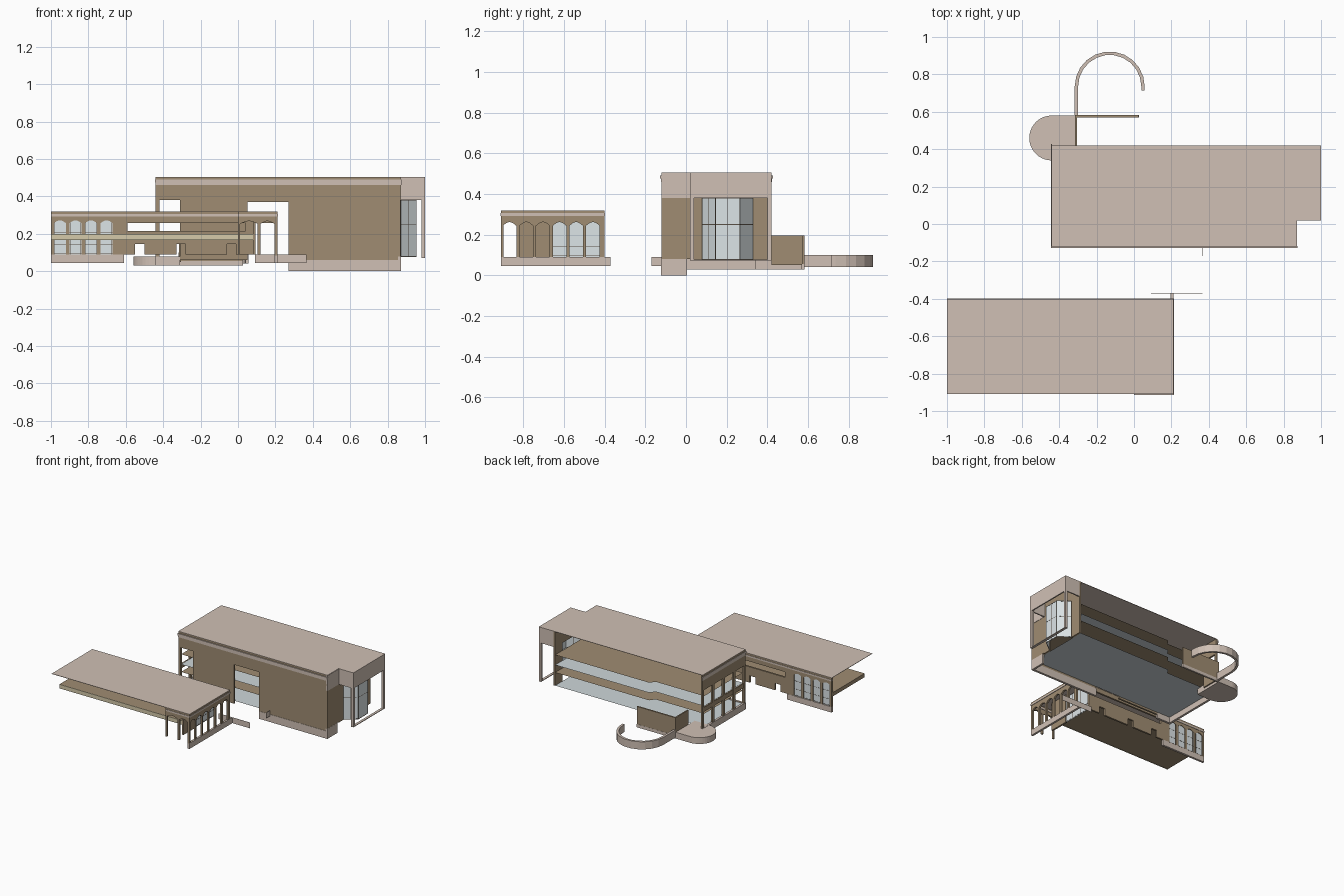
import bpy, bmesh, math
from mathutils import Vector

if "Cube" in bpy.data.objects:
    bpy.data.objects.remove(bpy.data.objects["Cube"])


def mat(name, c):
    m = bpy.data.materials.new(name)
    m.diffuse_color = (*c, 1)
    m.use_nodes = True
    m.node_tree.nodes["Principled BSDF"].inputs["Base Color"].default_value = m.diffuse_color
    return m


STONE = mat("light stone", (0.63, 0.53, 0.46))
BROWN = mat("brown wall", (0.35, 0.265, 0.17))
GLASS = mat("pale glass", (0.73, 0.79, 0.81))
CREAM = mat("cream edge", (0.66, 0.59, 0.40))
FRAME = mat("dark frame", (0.10, 0.08, 0.06))
FLOOR = mat("grey floor", (0.62, 0.68, 0.70))


def finish(name, bm, m):
    bmesh.ops.recalc_face_normals(bm, faces=bm.faces)
    me = bpy.data.meshes.new(name)
    bm.to_mesh(me)
    bm.free()
    me.materials.append(m)
    ob = bpy.data.objects.new(name, me)
    bpy.context.collection.objects.link(ob)
    return ob


def prism(bm, pts, ext):
    """Closed polygon of 3D points extruded along ext."""
    f = bm.faces.new([bm.verts.new(p) for p in pts])
    r = bmesh.ops.extrude_face_region(bm, geom=[f], use_keep_orig=True)
    bmesh.ops.translate(bm, vec=ext, verts=[v for v in r["geom"] if isinstance(v, bmesh.types.BMVert)])


def box(name, x0, x1, y0, y1, z0, z1, m):
    bm = bmesh.new()
    prism(bm, [(x0, y0, z0), (x1, y0, z0), (x1, y1, z0), (x0, y1, z0)], (0, 0, z1 - z0))
    return finish(name, bm, m)


def plan(name, pts, z0, z1, m):
    bm = bmesh.new()
    prism(bm, [(x, y, z0) for x, y in pts], (0, 0, z1 - z0))
    return finish(name, bm, m)


def sheet(name, pts, z, m):
    """Single flat horizontal face."""
    bm = bmesh.new()
    bm.faces.new([bm.verts.new((x, y, z)) for x, y in pts])
    return finish(name, bm, m)


def wall(name, axis, at, a, b, z0, z1, holes=(), t=0.014, rise=0.0, m=BROWN):
    """Wall along x or y; holes = (u0, u1, zbottom, ztop) with optional arched heads."""
    bm = bmesh.new()
    place = (lambda u, z: (u, at, z)) if axis == 'x' else (lambda u, z: (at, u, z))
    ext = (0, t, 0) if axis == 'x' else (t, 0, 0)

    def panel(pts):
        prism(bm, [place(u, z) for u, z in pts], ext)
    u = a
    for h0, h1, zb, zt in sorted(holes):
        if h0 - u > 1e-4:
            panel([(u, z0), (h0, z0), (h0, z1), (u, z1)])
        if zb - z0 > 1e-4:
            panel([(h0, z0), (h1, z0), (h1, zb), (h0, zb)])
        n = 8 if rise else 1
        arc = [(h0 + (h1 - h0) * i / n, zt - rise + rise * math.sin(math.pi * i / n)) for i in range(n + 1)]
        if z1 - zt > 1e-4:
            panel(arc + [(h1, z1), (h0, z1)])
        u = h1
    if b - u > 1e-4:
        panel([(u, z0), (b, z0), (b, z1), (u, z1)])
    return finish(name, bm, m)


def window(name, axis, at, a, b, z0, z1, bars=(0.5,), posts=()):
    """Glass sheet with thin bars standing proud on both sides."""
    wall(name + "_glass", axis, at, a, b, z0, z1, t=0.003, m=GLASS)
    for i, f in enumerate(bars):
        z = z0 + (z1 - z0) * f
        wall(f"{name}_bar_{i}", axis, at - 0.001, a, b, z - 0.001, z + 0.001, t=0.005, m=FRAME)
    for i, f in enumerate(posts):
        u = a + (b - a) * f
        wall(f"{name}_post_{i}", axis, at - 0.001, u - 0.001, u + 0.001, z0, z1, t=0.005, m=FRAME)


def row(a, b, n, gap, zb, zt):
    w = (b - a - gap * (n - 1)) / n
    return [(a + i * (w + gap), a + i * (w + gap) + w, zb, zt) for i in range(n)]


# ---------------- main hall ----------------
plan("main_roof", [(-0.44, -0.12), (0.87, -0.12), (0.87, 0.02), (1, 0.02), (1, 0.42), (-0.44, 0.42)],
     0.502, 0.505, STONE)
wall("main_front_wall", 'x', -0.12, -0.44, 0.87, 0.06, 0.502,
     [(-0.42, -0.31, 0.08, 0.38), (0.05, 0.27, 0.06, 0.37)])
box("main_front_base", 0.27, 0.87, -0.122, -0.104, 0, 0.06, STONE)
box("main_front_left_base", -0.44, -0.31, -0.122, -0.104, 0.03, 0.08, STONE)
ends = row(-0.10, 0.40, 4, 0.025, 0.08, 0.38)
wall("main_left_wall", 'y', -0.44, -0.12, 0.42, 0.08, 0.502, ends)
box("main_left_base", -0.442, -0.424, -0.12, 0.42, 0.03, 0.082, STONE)
box("main_left_rail", -0.437, -0.428, -0.11, 0.41, 0.205, 0.24, BROWN)
# cornice moulding on front and left
for z0, z1, d in ((0.46, 0.475, 0.004), (0.475, 0.49, 0.007)):
    box("cornice_front", -0.44 - d * 0.5, 0.873, -0.12 - d, -0.118, z0, z1, STONE)
    box("cornice_left", -0.44 - d * 0.5, -0.438, -0.12, 0.42 + d, z0, z1, STONE)

# right end of hall: side wall, base and porch panels
wall("main_right_wall", 'y', 0.856, -0.12, 0.02, 0.08, 0.385)
box("main_right_base", 0.855, 0.871, -0.121, 0.005, 0, 0.08, STONE)
box("main_right_band", 0.856, 0.872, -0.12, 0.02, 0.38, 0.502, STONE)
wall("porch_panel_front", 'y', 0.856, 0.02, 0.08, 0.075, 0.502)
wall("porch_panel_back", 'y', 0.856, 0.33, 0.42, 0.075, 0.502)
wall("porch_panel_top", 'y', 0.856, 0.08, 0.33, 0.38, 0.502)

# porch: band, corner posts and floor rim
box("porch_band_front", 0.87, 1, 0.02, 0.03, 0.38, 0.502, STONE)
box("porch_band_right", 0.99, 1, 0.02, 0.42, 0.38, 0.502, STONE)
box("porch_band_back", 0.87, 1, 0.41, 0.42, 0.38, 0.502, STONE)
for i, y in enumerate((0.02, 0.4)):
    box(f"porch_post_{i}", 0.98, 1, y, y + 0.02, 0.075, 0.38, STONE)
box("porch_rim_right", 0.98, 1, 0.02, 0.42, 0.072, 0.077, STONE)

# glazed bay with three sides
bay = [(0.87, 0.08), (0.955, 0.145), (0.955, 0.265), (0.87, 0.33)]
for i in range(3):
    p, q = Vector((*bay[i], 0)), Vector((*bay[i + 1], 0))
    d = q - p
    n = Vector((d.y, -d.x, 0)).normalized()

    def strip(name, f0, f1, z0, z1, off, t, m):
        bm = bmesh.new()
        s, e = p + d * f0 + n * off, p + d * f1 + n * off
        prism(bm, [(s.x, s.y, z0), (e.x, e.y, z0), (e.x, e.y, z1), (s.x, s.y, z1)], n * t)
        finish(name, bm, m)
    strip(f"bay_glass_{i}", 0, 1, 0.076, 0.38, -0.003, 0.003, GLASS)
    for z in (0.08, 0.25, 0.376):
        strip(f"bay_bar_{i}", 0, 1, z - 0.0015, z + 0.0015, -0.0035, 0.004, FRAME)
    for f in (0.0, 0.49, 0.98):
        strip(f"bay_mullion_{i}", f, f + 0.02, 0.076, 0.38, -0.0035, 0.004, FRAME)

# interior floors and ceilings, set back towards the left at the rear
for name, z, m in (("upper_floor", 0.32, BROWN), ("upper_ceiling", 0.24, FLOOR),
                   ("middle_floor", 0.18, BROWN), ("ground_floor", 0.076, FLOOR)):
    sheet(name, [(-0.426, -0.106), (0.856, -0.106), (0.856, 0.42), (0.03, 0.42), (0.0, 0.38), (-0.426, 0.38)], z, m)

# ---------------- rear terrace ----------------
box("garden_wall_side", -0.315, -0.305, 0.42, 0.582, 0.05, 0.195, BROWN)
box("garden_wall_back", -0.315, 0.025, 0.57, 0.582, 0.05, 0.195, BROWN)
box("garden_wall_base", -0.315, 0.027, 0.569, 0.583, 0.03, 0.055, STONE)
cx, cy, r = -0.44, 0.46, 0.12
half = [(cx + r * math.cos(a), cy + r * math.sin(a)) for a in
        [math.pi / 2 + math.pi * i / 20 for i in range(21)]]
plan("round_terrace", half + [(-0.315, 0.34), (-0.315, 0.58)], 0.03, 0.08, STONE)
# horseshoe low wall
cx, cy, ro, ri = -0.13, 0.735, 0.187, 0.169
arcs = [math.pi - math.pi * i / 11 for i in range(12)]
outer = [(-0.317, 0.582)] + [(cx + ro * math.cos(a), cy + ro * math.sin(a)) for a in arcs] + [(0.057, 0.715)]
inner = [(-0.299, 0.582)] + [(cx + ri * math.cos(a), cy + ri * math.sin(a)) for a in arcs] + [(0.039, 0.715)]
plan("horseshoe_wall", outer + inner[::-1], 0.04, 0.1, STONE)

# ---------------- small pavilion ----------------
box("pavilion_roof", -1, 0.21, -0.91, -0.40, 0.317, 0.32, STONE)
box("pavilion_slab_top", -1, 0.08, -0.81, -0.416, 0.168, 0.198, BROWN)
box("pavilion_slab_edge", -1, 0.08, -0.814, -0.81, 0.166, 0.198, CREAM)
arches = row(-0.985, -0.67, 4, 0.018, 0.09, 0.272)
notches = [(-0.55, -0.5, 0.09, 0.145), (-0.33, -0.28, 0.09, 0.145), (-0.06, -0.01, 0.09, 0.145)]
# back wall: arched windows, then a lower wall with notches and a clerestory slot
wall("pavilion_back_windows", 'x', -0.414, -1, -0.61, 0.09, 0.317, arches, rise=0.015)
wall("pavilion_back_lower", 'x', -0.414, -0.61, 0.09, 0.09, 0.215, notches)
wall("pavilion_back_upper", 'x', -0.414, -0.61, 0.21, 0.258, 0.317)
wall("pavilion_back_pier_left", 'x', -0.414, -0.61, -0.59, 0.215, 0.258)
wall("pavilion_back_pier_right", 'x', -0.414, 0.04, 0.09, 0.215, 0.258)
for i, (a, b, z0, z1) in enumerate(arches):
    window(f"back_window_{i}", 'x', -0.408, a, b, z0, z1, (0.03, 0.3, 0.65), (0.08, 0.92))
box("pavilion_back_base", -1, -0.61, -0.416, -0.399, 0.045, 0.09, STONE)

# right end wall, with a front return
side = row(-0.9, -0.425, 6, 0.016, 0.09, 0.262)
wall("pavilion_right_wall", 'y', 0.196, -0.91, -0.40, 0.085, 0.317, side, rise=0.018)
box("pavilion_right_base", 0.194, 0.211, -0.91, -0.37, 0.045, 0.09, STONE)
wall("pavilion_front_return", 'x', -0.91, 0.0, 0.21, 0.09, 0.317,
     [(0.012, 0.105, 0.09, 0.268), (0.12, 0.195, 0.09, 0.268)], rise=0.015)
# inner partition: brown on the front half, glazed towards the back
wall("pavilion_partition", 'y', 0.08, -0.82, -0.66, 0.09, 0.317)
for i, (a, b, z0, z1) in enumerate(side[3:]):
    window(f"partition_window_{i}", 'y', 0.085, a - 0.008, b + 0.008, z0, 0.3, (0.03, 0.25), (0.05, 0.95))
# cornice around the pavilion
box("pavilion_cornice_back", -1, 0.212, -0.418, -0.397, 0.293, 0.306, STONE)
box("pavilion_cornice_right", 0.192, 0.214, -0.913, -0.397, 0.293, 0.306, STONE)
box("pavilion_cornice_front", 0.0, 0.214, -0.913, -0.893, 0.293, 0.306, STONE)

# thin low gate walls between the buildings
box("gate_wall", 0.09, 0.365, -0.372, -0.37, 0.045, 0.09, STONE)
box("gate_stub", 0.363, 0.365, -0.17, -0.12, 0.045, 0.09, STONE)
